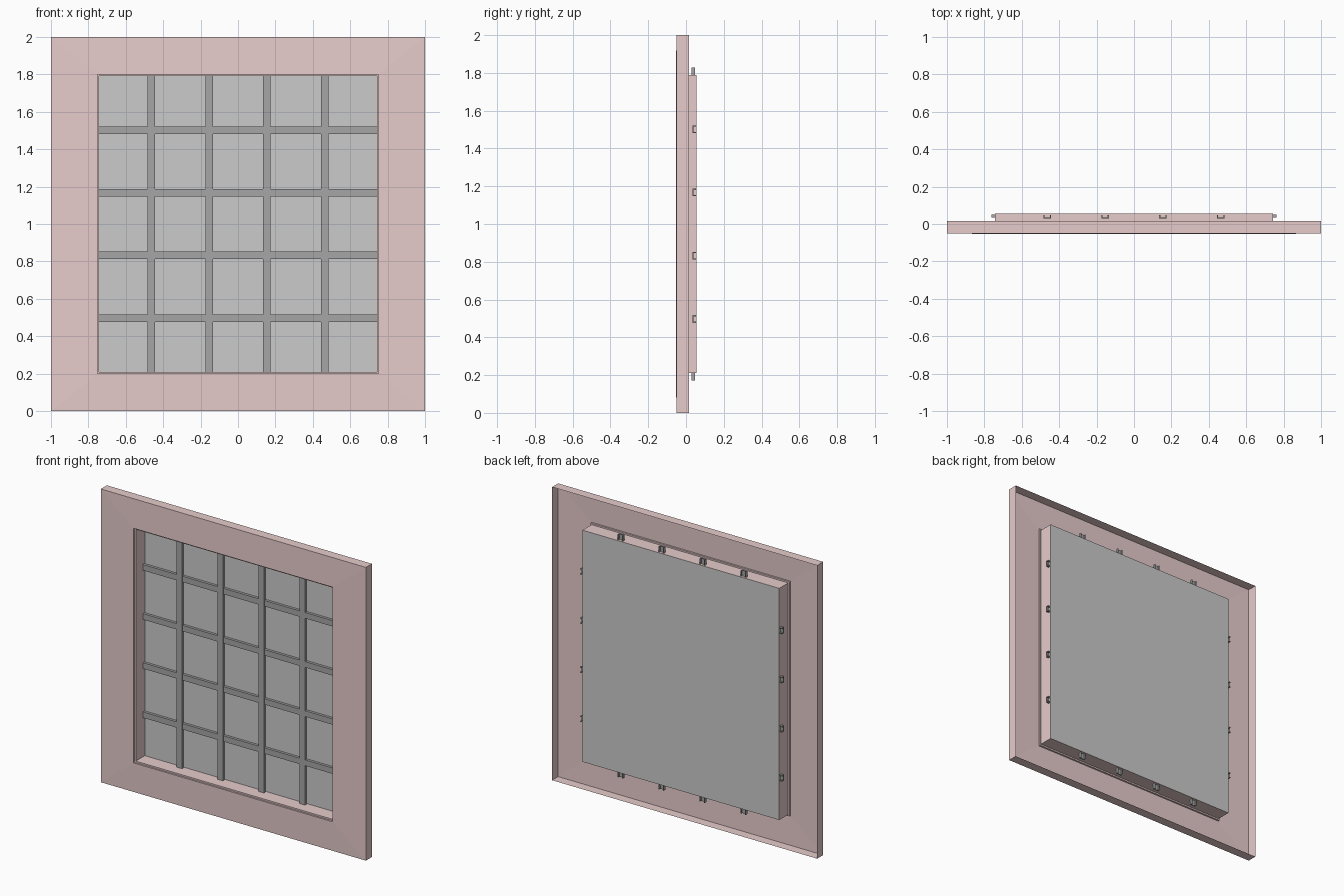
import bpy

if "Cube" in bpy.data.objects:
    bpy.data.objects.remove(bpy.data.objects["Cube"])

def material(name, rgb):
    m = bpy.data.materials.new(name)
    m.diffuse_color = (*rgb, 1)
    m.use_nodes = True
    m.node_tree.nodes["Principled BSDF"].inputs["Base Color"].default_value = m.diffuse_color
    return m

def mesh_object(name, verts, faces, mat=None):
    me = bpy.data.meshes.new(name)
    me.from_pydata(verts, [], faces)
    me.update()
    ob = bpy.data.objects.new(name, me)
    bpy.context.collection.objects.link(ob)
    if mat:
        me.materials.append(mat)
    return ob

def rect(hx, z0, z1, y):
    return [(-hx, y, z0), (hx, y, z0), (hx, y, z1), (-hx, y, z1)]

pink = material("pink_paint", (0.80, 0.60, 0.60))
dark = material("dark_metal", (0.38, 0.38, 0.38))

# Pressed sheet frame: outer flange, front face, short lip, deep inner sleeve
rings = [(1.0, 0.0, 2.0, 0.015), (1.0, 0.0, 2.0, -0.05),
         (0.75, 0.2, 1.8, -0.054), (0.75, 0.2, 1.8, -0.042),
         (0.742, 0.21, 1.79, -0.042), (0.742, 0.21, 1.79, 0.055)]
verts = [v for r in rings for v in rect(*r)]
faces = []
for k in range(len(rings) - 1):
    for i in range(4):
        j = (i + 1) % 4
        faces.append((4*k + i, 4*k + j, 4*k + 4 + j, 4*k + 4 + i))
mesh_object("window_frame", verts, faces, pink)

# Back pane closing the sleeve
mesh_object("back_pane", rect(0.742, 0.21, 1.79, 0.055), [(3, 2, 1, 0)])

# Glazing bars: U channels, open towards the back
def channel(name, y0, y1, place, a, b, w=0.02, t=0.006):
    prof = [(-w, y0), (w, y0), (w, y1), (w - t, y1),
            (w - t, y0 + t), (t - w, y0 + t), (t - w, y1), (-w, y1)]
    n = len(prof)
    vs = [place(u, y, s) for s in (a, b) for u, y in prof]
    fs = [(i, (i + 1) % n, n + (i + 1) % n, n + i) for i in range(n)]
    for o in (0, n):
        fs += [(o, o + 1, o + 4, o + 5), (o + 1, o + 2, o + 3, o + 4),
               (o, o + 5, o + 6, o + 7)]
    ob = mesh_object(name, vs, fs, dark)
    bpy.context.view_layer.objects.active = ob
    bpy.ops.object.mode_set(mode='EDIT')
    bpy.ops.mesh.select_all(action='SELECT')
    bpy.ops.mesh.normals_make_consistent(inside=False)
    bpy.ops.object.mode_set(mode='OBJECT')

for i in range(4):
    cx, cz = 0.309 * (i - 1.5), 0.497 + 0.335 * i
    channel(f"vertical_bar_{i+1}", 0.030, 0.048,
            lambda u, y, s: (cx + u, y, s), 0.172, 1.828)
    channel(f"horizontal_bar_{i+1}", 0.034, 0.052,
            lambda u, y, s: (s, y, cz + u), -0.762, 0.762)
